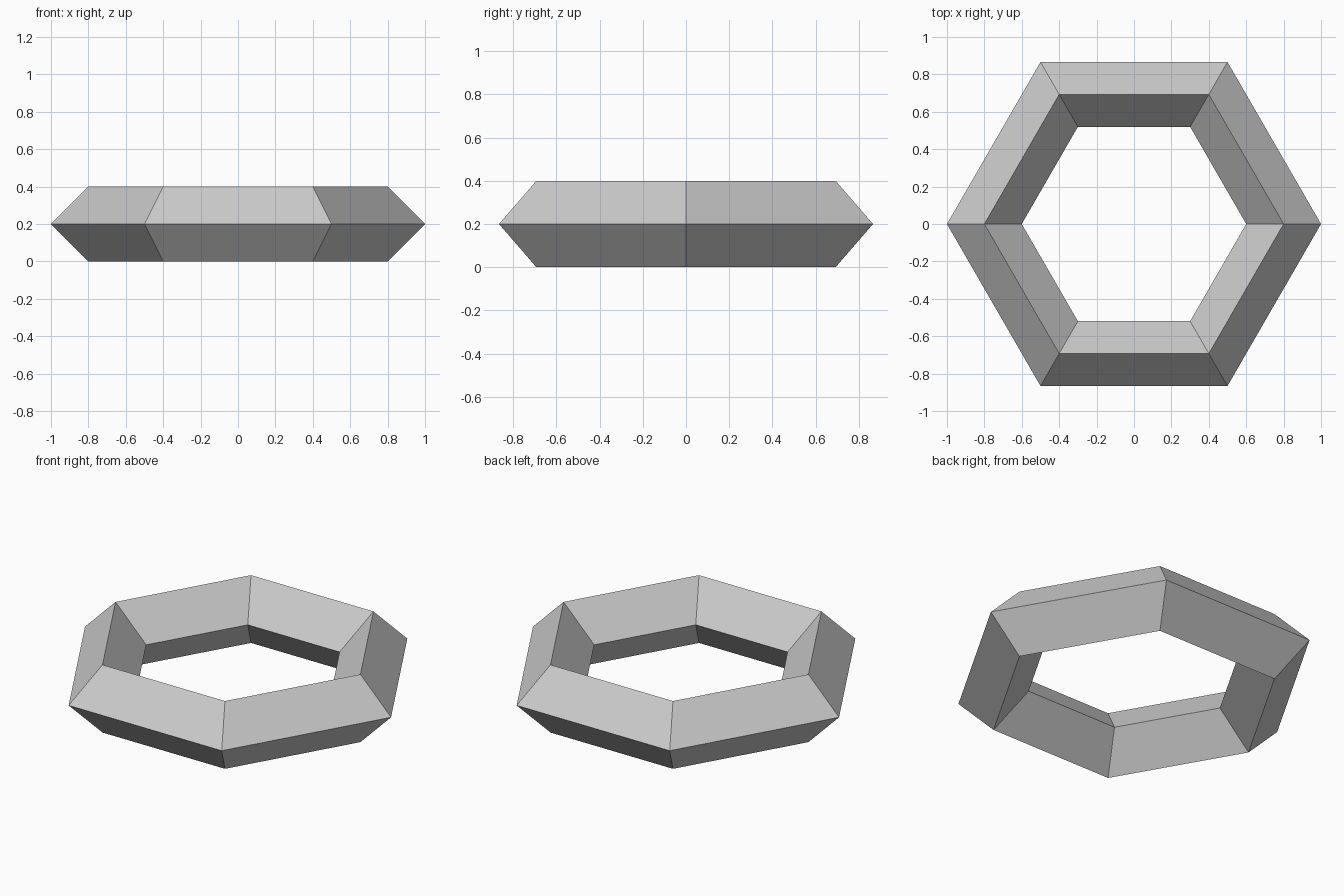
import bpy

if "Cube" in bpy.data.objects:
    bpy.data.objects.remove(bpy.data.objects["Cube"])

# Six-sided ring with a diamond cross-section
bpy.ops.mesh.primitive_torus_add(
    major_segments=6, minor_segments=4,
    major_radius=0.8, minor_radius=0.2,
    location=(0, 0, 0.2))
ring = bpy.context.object
ring.name = "hexagonal_ring"
bpy.ops.object.shade_flat()
